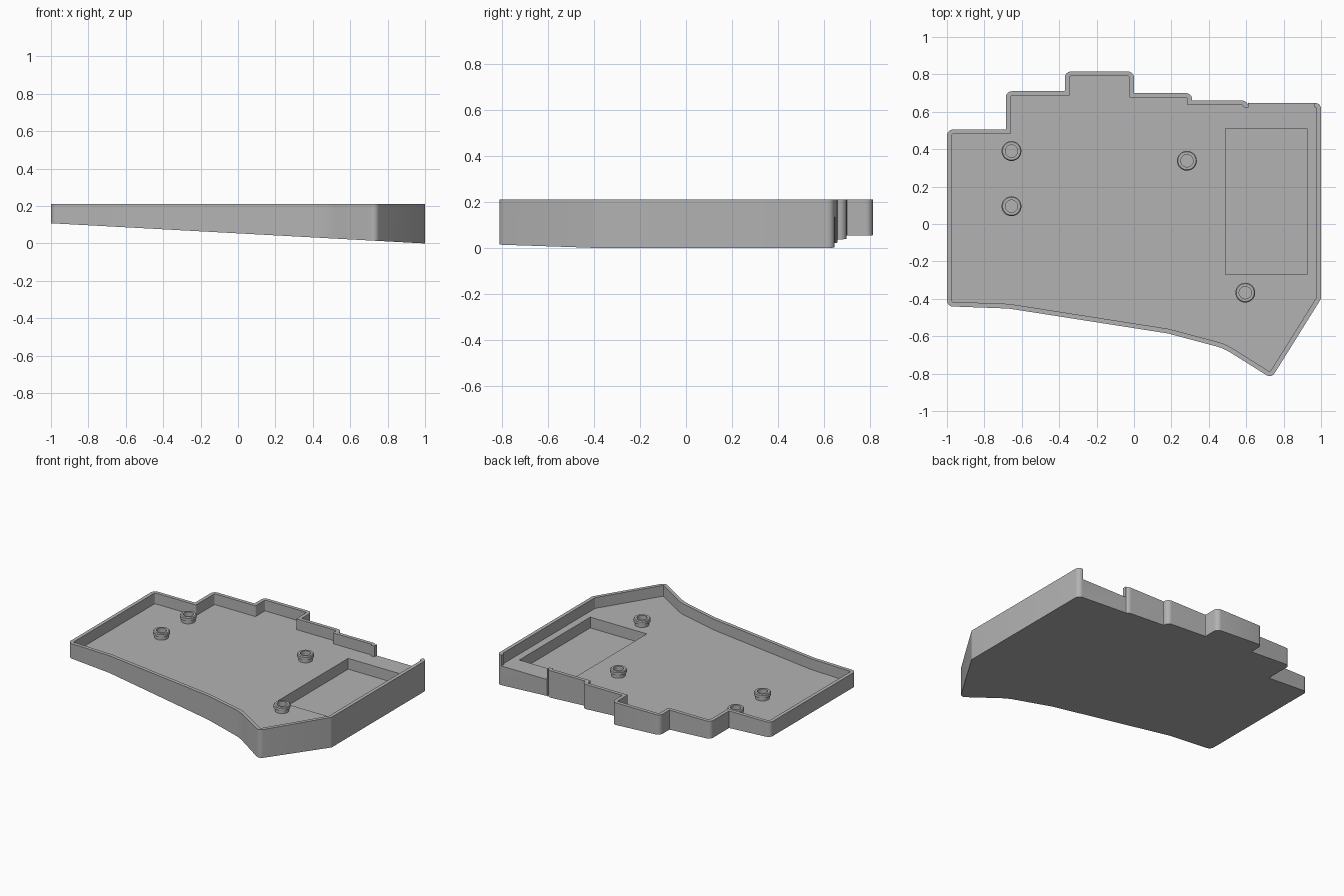
import bpy, bmesh, math
from mathutils import Vector

if "Cube" in bpy.data.objects:
    bpy.data.objects.remove(bpy.data.objects["Cube"], do_unlink=True)

TOP, FLOOR, POCKET, WALL = 0.21, 0.135, 0.06, 0.025

grey = bpy.data.materials.new("plain grey")
grey.use_nodes = True
grey.diffuse_color = (0.45, 0.45, 0.45, 1)
grey.node_tree.nodes["Principled BSDF"].inputs["Base Color"].default_value = (0.45, 0.45, 0.45, 1)


def offset(points, dist):
    """Move every edge of a counterclockwise outline inward."""
    result = []
    for i, p in enumerate(points):
        a = (p - points[i - 1]).normalized()
        b = (points[(i + 1) % len(points)] - p).normalized()
        na, nb = Vector((-a.y, a.x)), Vector((-b.y, b.x))
        result.append(p + (na + nb) * dist / (1 + na.dot(nb)))
    return result


def rounded(points, convex, concave, steps=6):
    """Replace each corner by an arc; shallow bends get a wide one."""
    result = []
    for i, p in enumerate(points):
        a = (p - points[i - 1]).normalized()
        b = (points[(i + 1) % len(points)] - p).normalized()
        turn = math.atan2(a.x * b.y - a.y * b.x, a.dot(b))
        r = 0.3 if abs(turn) < 0.4 else convex if turn > 0 else concave
        t = r * math.tan(abs(turn) / 2)
        centre = p - a * t + Vector((-a.y, a.x)) * math.copysign(r, turn)
        start = p - a * t - centre
        for k in range(steps + 1):
            ang = turn * k / steps
            c, s = math.cos(ang), math.sin(ang)
            result.append(centre + Vector((start.x * c - start.y * s, start.x * s + start.y * c)))
    return result


def prism(name, points, bottom, top):
    """Extrude an outline; bottom is a height as a function of x."""
    bm = bmesh.new()
    low = [bm.verts.new((p.x, p.y, bottom(p.x))) for p in points]
    high = [bm.verts.new((p.x, p.y, top)) for p in points]
    bm.faces.new(high)
    bm.faces.new(low[::-1])
    for i in range(len(points)):
        bm.faces.new((low[i - 1], low[i], high[i], high[i - 1]))
    return to_object(name, bm)


def to_object(name, bm):
    bmesh.ops.recalc_face_normals(bm, faces=bm.faces)
    mesh = bpy.data.meshes.new(name)
    bm.to_mesh(mesh)
    bm.free()
    obj = bpy.data.objects.new(name, mesh)
    bpy.context.collection.objects.link(obj)
    mesh.materials.append(grey)
    return obj


def select(obj):
    bpy.ops.object.select_all(action="DESELECT")
    obj.select_set(True)
    bpy.context.view_layer.objects.active = obj


def cut(obj, cutter):
    mod = obj.modifiers.new("cut", "BOOLEAN")
    mod.operation, mod.solver, mod.object = "DIFFERENCE", "EXACT", cutter
    select(obj)
    bpy.ops.object.modifier_apply(modifier=mod.name)
    bpy.data.objects.remove(cutter, do_unlink=True)


def box(name, x0, x1, y0, y1, z0, z1):
    corners = [Vector(c) for c in ((x0, y0), (x1, y0), (x1, y1), (x0, y1))]
    return prism(name, corners, lambda x: z0, z1)


# Case outline, counterclockwise from the back right corner
outline = [Vector(p) for p in (
    (-1, 0.505), (-1, -0.44), (-0.67, -0.452), (0.18, -0.585), (0.48, -0.665),
    (0.735, -0.825), (1, -0.4), (1, 0.648), (0.61, 0.648), (0.61, 0.66),
    (0.31, 0.66), (0.31, 0.70), (0, 0.70), (0, 0.815), (-0.37, 0.815),
    (-0.37, 0.71), (-0.685, 0.71), (-0.685, 0.505))]
inner = offset(outline, WALL)

# Tray with a sloping underside and a level floor
tray = prism("case_tray", rounded(outline, 0.032, 0.005),
             lambda x: 0.054 * (1 - x), TOP)
cut(tray, prism("cavity_cutter", rounded(inner, 0.006, 0.006), lambda x: FLOOR, TOP + 0.1))
# Recess in the floor and opening in the back wall
cut(tray, box("recess_cutter", 0.49, 0.925, -0.27, 0.51, POCKET, TOP + 0.1))
cut(tray, box("opening_cutter", 0.613, 0.965, 0.6, 0.7, FLOOR, TOP + 0.1))

# Screw posts: lathed profile with a flanged collar and a blind hole
profile = [(0.045, -0.004), (0.045, 0.02), (0.053, 0.024), (0.053, 0.042),
           (0.048, 0.048), (0.033, 0.048), (0.033, 0.004), (0, 0.004)]
posts = []
for i, (x, y) in enumerate(((-0.655, 0.39), (-0.655, 0.095), (0.283, 0.338), (0.595, -0.367))):
    bm = bmesh.new()
    verts = [bm.verts.new((r, 0, z)) for r, z in profile]
    edges = [bm.edges.new(pair) for pair in zip(verts, verts[1:])]
    bmesh.ops.spin(bm, geom=verts + edges, axis=(0, 0, 1), cent=(0, 0, 0),
                   angle=math.tau, steps=32, use_duplicate=False)
    bmesh.ops.remove_doubles(bm, verts=bm.verts, dist=0.0005)
    post = to_object(f"screw_post_{i + 1}", bm)
    post.location = (x, y, FLOOR)
    posts.append(post)

for obj in [tray] + posts:
    select(obj)
    bpy.ops.object.shade_smooth_by_angle(angle=math.radians(30))
